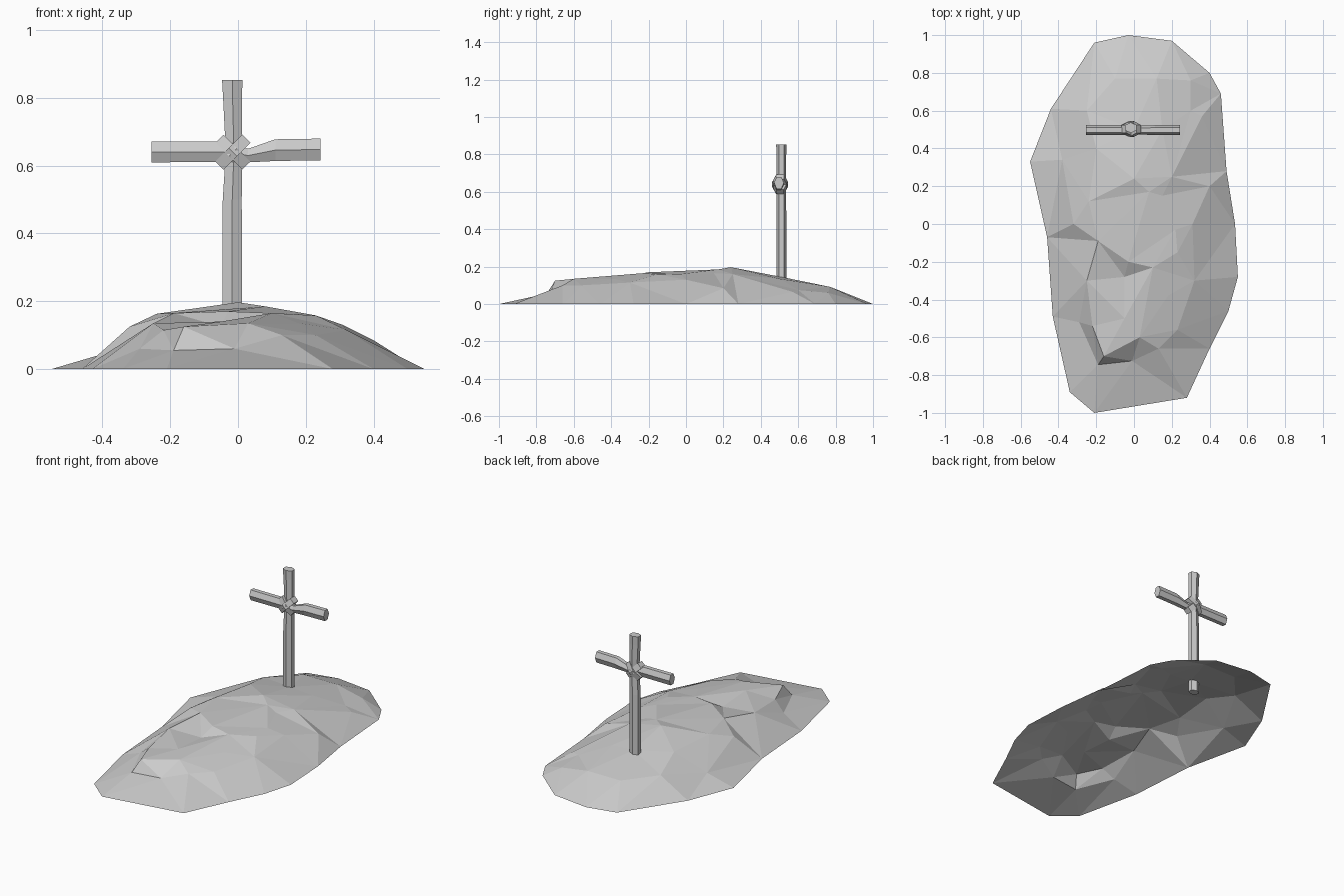
import bpy, bmesh
from math import cos, sin, pi
from mathutils import Vector
from mathutils.geometry import delaunay_2d_cdt

if "Cube" in bpy.data.objects:
    bpy.data.objects.remove(bpy.data.objects["Cube"])


def finish(name, bm):
    bmesh.ops.recalc_face_normals(bm, faces=bm.faces)
    me = bpy.data.meshes.new(name)
    bm.to_mesh(me)
    bm.free()
    ob = bpy.data.objects.new(name, me)
    bpy.context.collection.objects.link(ob)
    return ob


def loft(name, sections, side, sides=6):
    """Faceted bar through (centre, depth radius along y, half width along side)."""
    bm = bmesh.new()
    y, side = Vector((0, 1, 0)), Vector(side).normalized() / sin(pi / 3)
    rings = []
    for c, ry, rs in sections:
        rings.append([bm.verts.new(Vector(c) + y * ry * cos(a) + side * rs * sin(a))
                      for a in (2 * pi * i / sides for i in range(sides))])
    for r0, r1 in zip(rings, rings[1:]):
        for i in range(sides):
            j = (i + 1) % sides
            bm.faces.new((r0[i], r0[j], r1[j], r1[i]))
    bm.faces.new(rings[0])
    bm.faces.new(rings[-1])
    return finish(name, bm)


# Earth mound: open shell, ground outline plus rough crest points
outline = [(-.03, 1), (.2, .97), (.4, .8), (.46, .69), (.49, .28), (.535, 0),
           (.55, -.28), (.5, -.46), (.4, -.66), (.28, -.92), (-.21, -1),
           (-.34, -.89), (-.43, -.49), (-.46, -.07), (-.55, .33), (-.44, .61),
           (-.21, .96)]
crest = [(-.16, -.70, .125), (-.19, -.745, .055), (-.01, -.725, .06), (.03, -.6, .135),
         (.13, -.66, .1), (.23, -.56, .1), (-.29, -.52, .06), (-.22, -.54, .115),
         (-.05, -.5, .14), (-.05, -.28, .125), (-.03, -.2, .17), (.1, -.23, .165),
         (-.19, -.09, .165), (-.25, -.3, .135), (.18, -.38, .135), (.32, -.3, .115),
         (.23, -.15, .158), (.22, -.03, .16), (.31, 0, .13), (.08, .17, .185),
         (.15, .15, .165), (0, .24, .197), (-.24, .12, .163), (-.32, 0, .125),
         (-.38, .34, .05), (-.2, .4, .15), (.2, .25, .16), (.3, .6, .075),
         (.36, .57, .065), (.4, .2, .085), (-.25, .6, .1), (0, .5, .147),
         (.15, .5, .135), (-.1, .77, .092), (.12, .77, .092), (.3, .76, .06)]
n = len(outline)
creases = [(n + 11, n + 3), (n + 2, 9), (13, n + 24), (n + 27, n + 26), (n, n + 3)]
pts = [(x, y, 0) for x, y in outline] + crest
co, _, faces, orig, _, _ = delaunay_2d_cdt(
    [Vector(p[:2]) for p in pts],
    [(i, (i + 1) % n) for i in range(n)] + creases, [], 1, 1e-5)
bm = bmesh.new()
vs = [bm.verts.new((p.x, p.y, pts[o[0]][2] if o else 0)) for p, o in zip(co, orig)]
for f in faces:
    bm.faces.new([vs[i] for i in f])
mound = finish("earth_mound", bm)
if sum(p.normal.z for p in mound.data.polygons) < 0:
    mound.data.flip_normals()

# Rough-hewn upright post
loft("upright_post", [((-.017, .51, .075), .026, .029), ((-.017, .51, .5), .026, .028),
                      ((-.012, .51, .64), .025, .024), ((-.016, .51, .8), .026, .028),
                      ((-.017, .51, .853), .028, .03)], (1, 0, 0))

# Cross bar
loft("cross_bar", [((-.255, .497, .641), .026, .031), ((-.03, .497, .641), .026, .03),
                   ((.03, .497, .63), .023, .02), ((.11, .497, .646), .026, .032),
                   ((.243, .497, .648), .026, .032)], (0, 0, 1))

# Two diagonal rope lashings
for k, s in (("a", 1), ("b", -1)):
    c, d, w = Vector((-.015, .503, .64)), Vector((1, 0, s)).normalized(), Vector((-s, 0, 1))
    r = .04 if s > 0 else .043
    loft("lashing_" + k, [(c - d * .017, r, .056), (c + d * .017, r, .056)], w)
